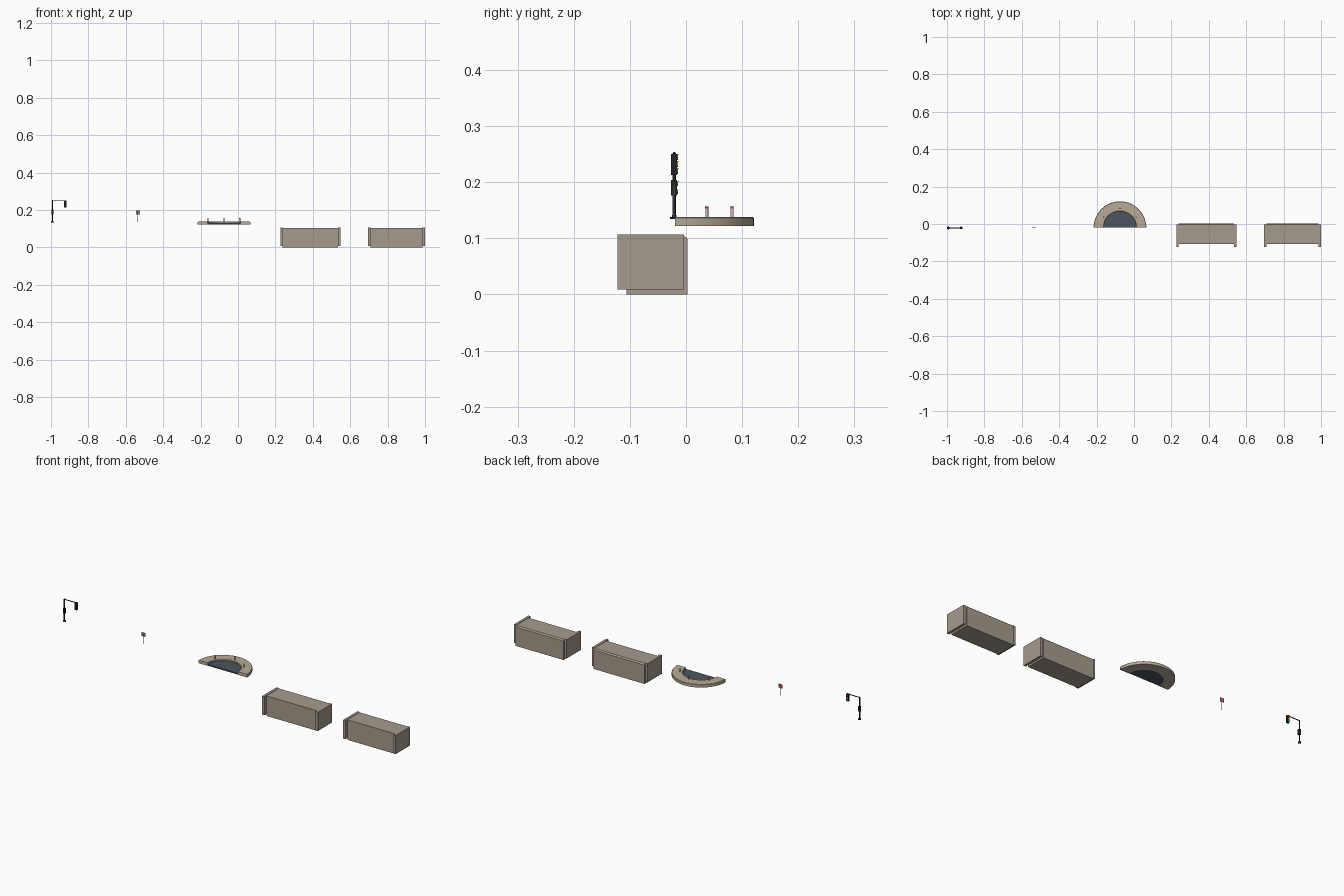
import bpy, bmesh, math
from mathutils import Matrix

if "Cube" in bpy.data.objects:
    bpy.data.objects.remove(bpy.data.objects["Cube"])


def material(name, r, g, b):
    m = bpy.data.materials.new(name)
    m.diffuse_color = (r, g, b, 1)
    m.use_nodes = True
    m.node_tree.nodes["Principled BSDF"].inputs["Base Color"].default_value = m.diffuse_color
    return m


STONE = material("stone", 0.38, 0.33, 0.27)
PAVING = material("paving", 0.48, 0.41, 0.31)
ASPHALT = material("asphalt", 0.07, 0.09, 0.12)
BLACK = material("black_metal", 0.015, 0.017, 0.02)
WHITE = material("white_paint", 0.8, 0.8, 0.78)
GREY = material("grey_metal", 0.35, 0.36, 0.38)
RED = material("red", 0.7, 0.04, 0.03)
AMBER = material("amber", 0.9, 0.5, 0.02)
GREEN = material("green", 0.03, 0.5, 0.12)


def finish(name, bm, mat, smooth=False):
    bmesh.ops.recalc_face_normals(bm, faces=bm.faces)
    me = bpy.data.meshes.new(name)
    bm.to_mesh(me)
    bm.free()
    ob = bpy.data.objects.new(name, me)
    bpy.context.collection.objects.link(ob)
    me.materials.append(mat)
    if smooth:
        bpy.ops.object.select_all(action='DESELECT')
        ob.select_set(True)
        bpy.context.view_layer.objects.active = ob
        bpy.ops.object.shade_smooth_by_angle(angle=math.radians(35))
    return ob


def box(name, x, y, z, mat):
    """Box from (min, max) pairs."""
    bm = bmesh.new()
    bmesh.ops.create_cube(bm, size=1)
    for v in bm.verts:
        v.co = [r[0] + (c + 0.5) * (r[1] - r[0]) for c, r in zip(v.co, (x, y, z))]
    return finish(name, bm, mat)


def cylinder(name, p, r, length, mat, axis='Z', r2=None, sides=16):
    """Cylinder whose start centre is p, running along +axis."""
    bm = bmesh.new()
    bmesh.ops.create_cone(bm, cap_ends=True, segments=sides, radius1=r,
                          radius2=r if r2 is None else r2, depth=length)
    bmesh.ops.translate(bm, verts=bm.verts, vec=(0, 0, length / 2))
    turn = {'Z': Matrix(), 'X': Matrix.Rotation(math.pi / 2, 4, 'Y'),
            'Y': Matrix.Rotation(-math.pi / 2, 4, 'X')}[axis]
    bmesh.ops.transform(bm, matrix=Matrix.Translation(p) @ turn, verts=bm.verts)
    return finish(name, bm, mat, True)


def half_lathe(name, centre, profile, mat, steps=40):
    """Sweep a closed (radius, z) profile through a half turn and cap the ends."""
    bm = bmesh.new()
    rings = []
    for i in range(steps + 1):
        a = math.pi * i / steps
        rings.append([bm.verts.new((centre[0] + r * math.cos(a),
                                    centre[1] + r * math.sin(a), z)) for r, z in profile])
    n = len(profile)
    for a, b in zip(rings, rings[1:]):
        for j in range(n):
            k = (j + 1) % n
            bm.faces.new((a[j], a[k], b[k], b[j]))
    bm.faces.new(rings[0])
    bm.faces.new(rings[-1][::-1])
    bmesh.ops.remove_doubles(bm, verts=bm.verts, dist=1e-5)
    return finish(name, bm, mat, True)


# Two stone blocks with projecting end caps and a bevelled back edge
def block(name, x0, x1):
    t = 0.013
    bm = bmesh.new()
    profile = [(-0.106, 0), (0.003, 0), (0.003, 0.099), (-0.004, 0.105), (-0.106, 0.105)]
    f = bm.faces.new([bm.verts.new((x0 + t, y, z)) for y, z in profile])
    ext = bmesh.ops.extrude_face_region(bm, geom=[f])
    bmesh.ops.translate(bm, vec=(x1 - x0 - 2 * t, 0, 0),
                        verts=[v for v in ext['geom'] if isinstance(v, bmesh.types.BMVert)])
    finish(name + "_body", bm, STONE)
    for side, a in (("left", x0), ("right", x1 - t)):
        box(f"{name}_{side}_cap", (a, a + t), (-0.122, -0.004), (0.009, 0.107), STONE)


block("long_block", 0.226, 0.548)
block("short_block", 0.695, 1.0)

# Half-round pavement with a sunken road surface
C = (-0.075, -0.02)
half_lathe("pavement_ring", C, [(0.088, 0.122), (0.141, 0.122), (0.141, 0.136),
                                (0.139, 0.138), (0.09, 0.138), (0.088, 0.136)], PAVING)
half_lathe("road_surface", C, [(0, 0.123), (0.088, 0.123), (0.088, 0.130), (0, 0.130)], ASPHALT)

# Bollards with a red band
for i, deg in enumerate((34, 90, 146)):
    a = math.radians(deg)
    x, y = C[0] + 0.102 * math.cos(a), C[1] + 0.102 * math.sin(a)
    cylinder(f"bollard_{i}", (x, y, 0.137), 0.0027, 0.019, WHITE)
    cylinder(f"bollard_band_{i}", (x, y, 0.153), 0.003, 0.0028, RED)
    cylinder(f"bollard_cap_{i}", (x, y, 0.156), 0.003, 0.002, WHITE, r2=0.002)

# Small road sign facing the back
SX = -0.535
cylinder("sign_post", (SX, -0.0215, 0.137), 0.0013, 0.058, GREY, sides=12)
box("sign_plate", (SX - 0.011, SX + 0.011), (-0.0205, -0.0192), (0.177, 0.197), GREY)
box("sign_face", (SX - 0.010, SX + 0.010), (-0.0193, -0.0187), (0.178, 0.196), RED)
box("sign_bar", (SX - 0.006, SX + 0.006), (-0.0188, -0.0183), (0.185, 0.189), WHITE)

# Traffic light mast
PX, PY = -0.9925, -0.021
cylinder("mast_base", (PX, PY, 0.134), 0.0075, 0.004, BLACK, sides=24)
cylinder("mast_foot", (PX, PY, 0.138), 0.0045, 0.006, BLACK, r2=0.003)
cylinder("mast_pole", (PX, PY, 0.138), 0.0028, 0.114, BLACK)
cylinder("mast_cap", (PX, PY, 0.252), 0.0028, 0.0015, BLACK, r2=0.001)
cylinder("mast_arm", (PX, PY, 0.2495), 0.0022, 0.0745, BLACK, axis='X')


# Signal heads with hooded lamps facing the back
def signal(name, x, z0, z1, half, lamps):
    box(name + "_housing", (x - half, x + half), (-0.0265, -0.016), (z0, z1), BLACK)
    step = (z1 - z0) / len(lamps)
    for i, mat in enumerate(lamps):
        z = z1 - step * (i + 0.5)
        r = min(half * 0.72, step * 0.4)
        cylinder(f"{name}_lamp_{i}", (x, -0.016, z), r, 0.0015, mat, axis='Y')
        box(f"{name}_hood_{i}", (x - r, x + r), (-0.016, -0.0125), (z + r, z + r + 0.0008), BLACK)


signal("upper_signal", -0.924, 0.213, 0.250, 0.0065, (RED, AMBER, GREEN))
signal("lower_signal", PX + 0.001, 0.176, 0.204, 0.005, (RED, GREEN))
